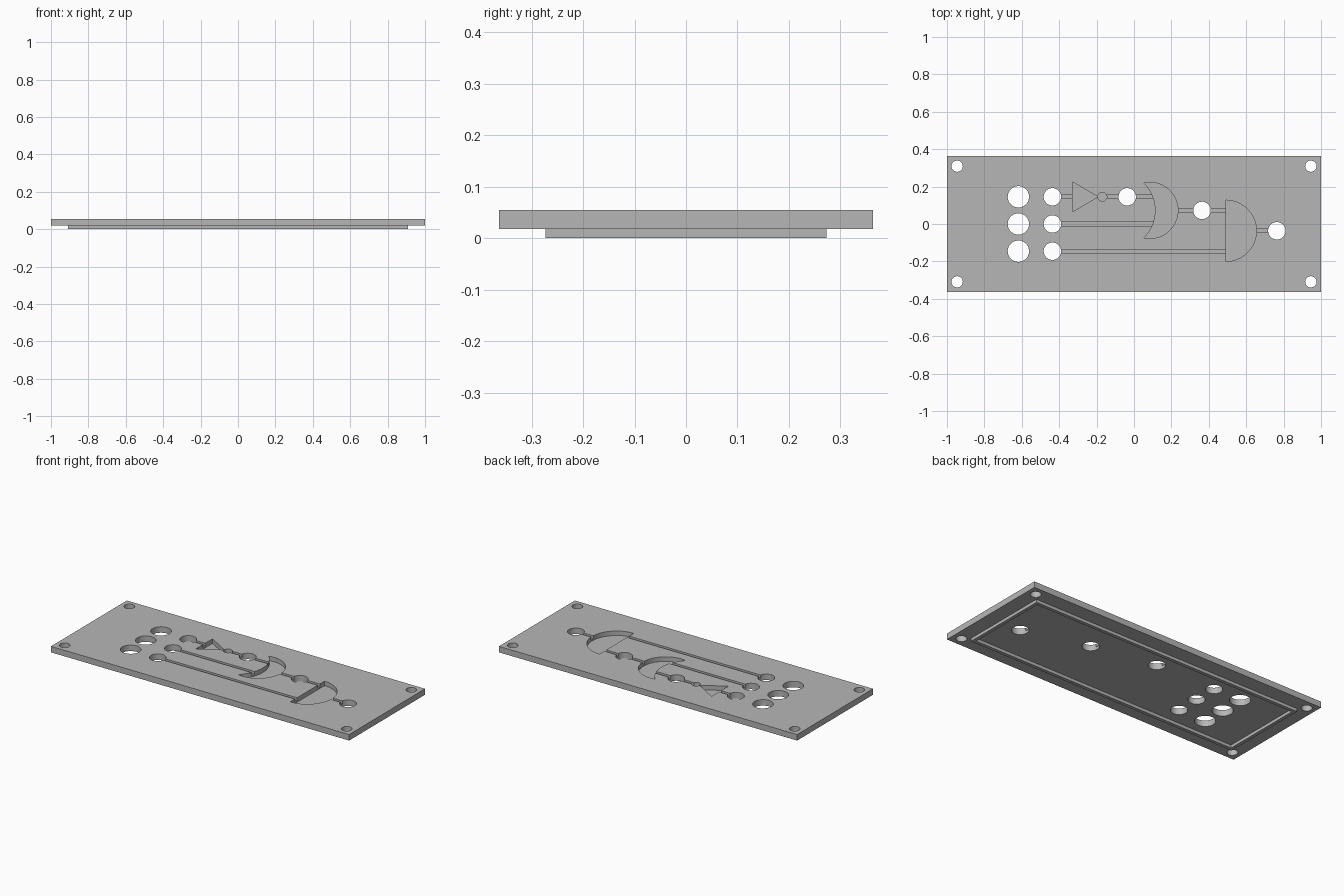
import bpy
import bmesh
from math import cos, sin, pi, asin, sqrt

cube = bpy.data.objects.get("Cube")
if cube:
    bpy.data.objects.remove(cube, do_unlink=True)

MM = 2 / 110                       # the panel is 110 units long
BASE, TOP = MM, 3 * MM             # underside and top of the panel
WIRE_Z, GATE_Z = TOP - MM, TOP - 1.5 * MM

grey = bpy.data.materials.new("panel_grey")
grey.use_nodes = True
colour = (0.47, 0.47, 0.47, 1)
grey.diffuse_color = colour
grey.node_tree.nodes["Principled BSDF"].inputs["Base Color"].default_value = colour


def prism(name, outline, z0, z1):
    """Closed solid from a counter-clockwise outline."""
    bm = bmesh.new()
    face = bm.faces.new([bm.verts.new((x, y, z0)) for x, y in outline])
    out = bmesh.ops.extrude_face_region(bm, geom=[face])
    top = [v for v in out["geom"] if isinstance(v, bmesh.types.BMVert)]
    bmesh.ops.translate(bm, verts=top, vec=(0, 0, z1 - z0))
    bmesh.ops.recalc_face_normals(bm, faces=bm.faces)
    mesh = bpy.data.meshes.new(name)
    bm.to_mesh(mesh)
    bm.free()
    mesh.materials.append(grey)
    obj = bpy.data.objects.new(name, mesh)
    bpy.context.collection.objects.link(obj)
    return obj


def rect(x0, x1, y0, y1):
    return [(x0, y0), (x1, y0), (x1, y1), (x0, y1)]


def arc(cx, cy, r, a0, a1, n):
    return [(cx + r * cos(a0 + (a1 - a0) * i / n), cy + r * sin(a0 + (a1 - a0) * i / n))
            for i in range(n + 1)]


def circle(cx, cy, r, n=48):
    return arc(cx, cy, r, 0, 2 * pi, n)[:-1]


def cut(target, outline, z0, z1=0.1):
    cutter = prism("cutter", outline, z0, z1)
    cutter.hide_render = True
    mod = target.modifiers.new("cut", "BOOLEAN")
    mod.operation, mod.solver, mod.object = "DIFFERENCE", "EXACT", cutter
    bpy.context.view_layer.objects.active = target
    bpy.ops.object.modifier_apply(modifier=mod.name)
    bpy.data.objects.remove(cutter, do_unlink=True)


# Panel and the locating rim beneath it
panel = prism("panel", rect(-1, 1, -20 * MM, 20 * MM), BASE, TOP)
rim = prism("locating_rim", rect(-50 * MM, 50 * MM, -15 * MM, 15 * MM), 0, BASE)
WALL = 0.02
cut(rim, rect(-50 * MM + WALL, 50 * MM - WALL, -15 * MM + WALL, 15 * MM - WALL), -0.1)

ROW = 8 * MM
OR_Y, AND_Y = 4 * MM, -2 * MM
IN_X, MID_X, OR_OUT, AND_OUT = -24 * MM, -2 * MM, 20 * MM, 42 * MM

# Gate recesses: inverter triangle and bubble
cut(panel, [(-0.329, ROW - 0.08), (-0.193, ROW), (-0.329, ROW + 0.08)], GATE_Z)
cut(panel, circle(-0.169, ROW, 0.024, 32), GATE_Z)

# Gate with the hollow back
R, CX, TIP, BACK = 0.15, 0.085, 0.053, 0.115
half = sqrt(R * R - (CX - TIP) ** 2)
sag = BACK - TIP
back_r = (half * half + sag * sag) / (2 * sag)
tip_a = pi - asin(half / R)
back_a = asin(half / back_r)
outline = arc(CX, OR_Y, R, -tip_a, tip_a, 40)
outline += arc(BACK - back_r, OR_Y, back_r, back_a, -back_a, 20)[1:-1]
cut(panel, outline, GATE_Z)

# Gate with the flat back
FLAT = 27 * MM
cut(panel, arc(FLAT, AND_Y, 9 * MM, -pi / 2, pi / 2, 40), GATE_Z)

# Wire grooves between the holes and gates
for x0, x1, y in ((IN_X, -0.32, ROW), (-0.16, MID_X, ROW), (MID_X, 0.11, ROW),
                  (IN_X, 0.11, 0), (IN_X, FLAT + 0.01, -ROW),
                  (0.22, OR_OUT, OR_Y), (OR_OUT, FLAT + 0.01, OR_Y),
                  (0.64, AND_OUT, AND_Y)):
    cut(panel, rect(x0, x1, y - 0.01, y + 0.01), WIRE_Z)

# Through holes: switches, lamps and corner screws
holes = [(-34 * MM, y, 0.057) for y in (-ROW, 0, ROW)]
holes += [(IN_X, y, 0.0465) for y in (-ROW, 0, ROW)]
holes += [(MID_X, ROW, 0.0465), (OR_OUT, OR_Y, 0.0465), (AND_OUT, AND_Y, 0.0465)]
holes += [(sx * 52 * MM, sy * 17 * MM, 0.03) for sx in (-1, 1) for sy in (-1, 1)]
for x, y, r in holes:
    cut(panel, circle(x, y, r), -0.1)

# Smooth round walls, sharp edges
bpy.ops.object.select_all(action="DESELECT")
panel.select_set(True)
bpy.context.view_layer.objects.active = panel
bpy.ops.object.shade_smooth_by_angle()
